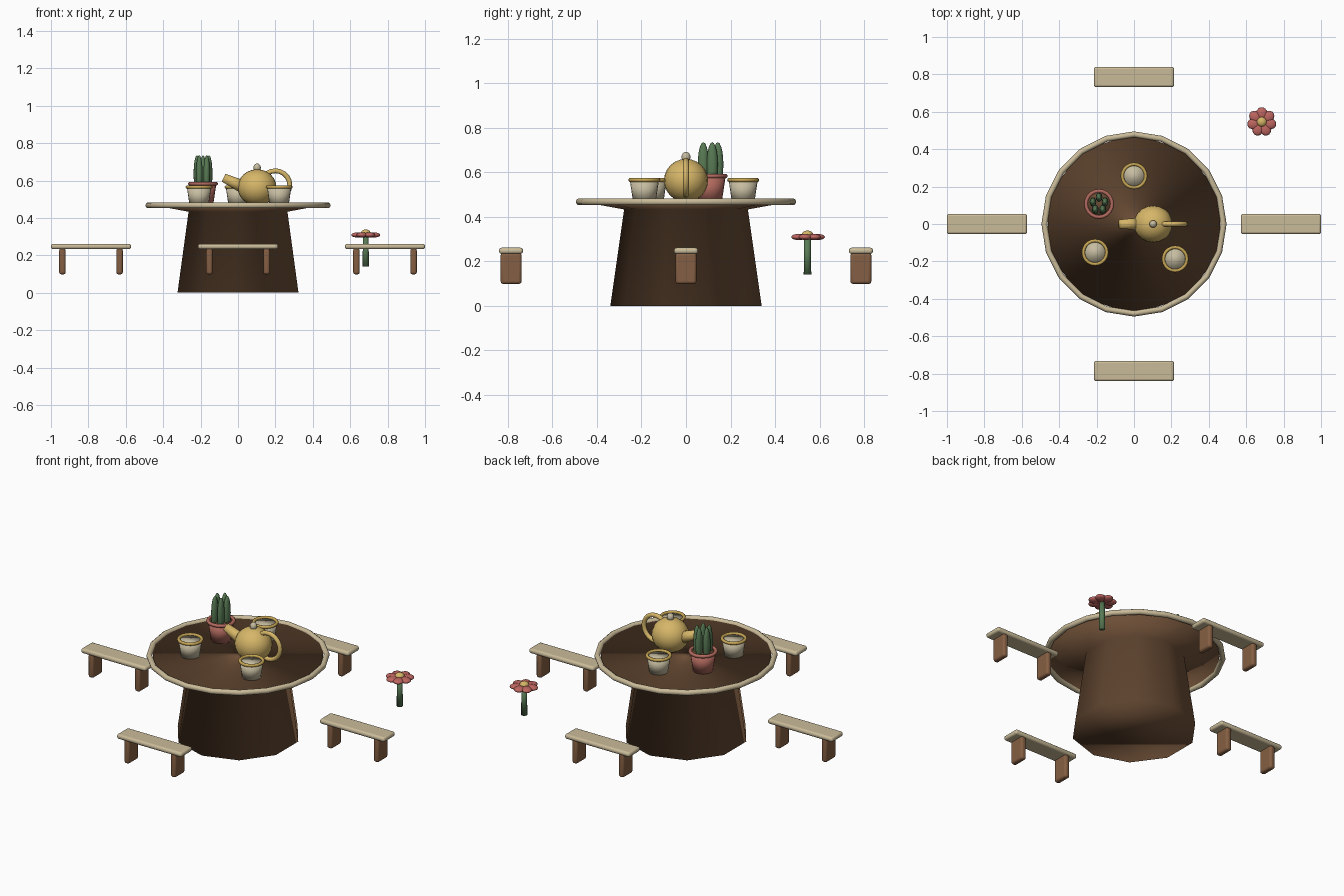
import bpy
import bmesh
from math import pi, cos, sin, radians
from mathutils import Vector

cube = bpy.data.objects.get("Cube")
if cube:
    bpy.data.objects.remove(cube, do_unlink=True)


def material(name, rgb):
    """Flat material from an sRGB colour in 0-255."""
    linear = [((c / 255 + 0.055) / 1.055) ** 2.4 for c in rgb] + [1]
    m = bpy.data.materials.new(name)
    m.use_nodes = True
    m.diffuse_color = linear
    m.node_tree.nodes["Principled BSDF"].inputs["Base Color"].default_value = linear
    return m


DARK_WOOD = material("dark wood", (108, 78, 54))
LEG_WOOD = material("leg wood", (133, 95, 67))
PALE_WOOD = material("pale wood", (202, 187, 153))
CREAM = material("cream", (198, 188, 160))
GOLD = material("gold", (214, 182, 104))
RIM_GOLD = material("rim gold", (198, 165, 84))
TERRACOTTA = material("terracotta", (178, 106, 94))
PETAL = material("petal red", (190, 102, 96))
GREEN = material("plant green", (88, 122, 84))


def finish(name, mat):
    obj = bpy.context.object
    obj.name = obj.data.name = name
    obj.data.materials.append(mat)
    bpy.ops.object.transform_apply(location=False, rotation=True, scale=True)
    bpy.ops.object.shade_smooth()
    return obj


def lathe(name, mat, profile, sides):
    """Closed turned solid from (radius, height) pairs, bottom to top."""
    bm = bmesh.new()
    angles = [pi / 2 + i * 2 * pi / sides for i in range(sides)]
    loops = [[bm.verts.new((r * cos(a), r * sin(a), z)) for a in angles] for r, z in profile]
    for low, high in zip(loops, loops[1:]):
        for i in range(sides):
            j = (i + 1) % sides
            bm.faces.new((low[i], low[j], high[j], high[i]))
    bm.faces.new(reversed(loops[0]))
    bm.faces.new(loops[-1])
    mesh = bpy.data.meshes.new(name)
    bm.to_mesh(mesh)
    bm.free()
    obj = bpy.data.objects.new(name, mesh)
    bpy.context.collection.objects.link(obj)
    mesh.materials.append(mat)
    mesh.shade_smooth()


def cone(name, mat, start, end, r1, r2, sides):
    a, b = Vector(start), Vector(end)
    axis = b - a
    bpy.ops.mesh.primitive_cone_add(
        vertices=sides, radius1=r1, radius2=r2, depth=axis.length,
        location=(a + b) / 2, rotation=axis.to_track_quat("Z", "Y").to_euler())
    return finish(name, mat)


def ball(name, mat, loc, radii, turn=0, segments=20, rings=12):
    bpy.ops.mesh.primitive_uv_sphere_add(
        segments=segments, ring_count=rings, radius=1, location=loc, rotation=(0, 0, turn))
    bpy.context.object.scale = radii
    return finish(name, mat)


def ring(name, mat, loc, major, minor, rotation=(0, 0, 0), sides=20):
    bpy.ops.mesh.primitive_torus_add(
        major_radius=major, minor_radius=minor, major_segments=sides,
        minor_segments=10, location=loc, rotation=rotation)
    return finish(name, mat)


def rounded_box(name, mat, loc, size, bevel):
    bpy.ops.mesh.primitive_cube_add(size=1, location=loc)
    bpy.context.object.scale = size
    obj = finish(name, mat)
    mod = obj.modifiers.new("rounding", "BEVEL")
    mod.width, mod.segments = bevel, 3
    bpy.ops.object.shade_smooth_by_angle(angle=radians(40))


# Table: ten-sided trunk flaring into the top, with a pale rim
lathe("table", DARK_WOOD, [(0.34, 0), (0.278, 0.433), (0.483, 0.47)], 10)
ring("table_rim", PALE_WOOD, (0, 0, 0.467), 0.479, 0.016)

# Four benches around the table, all lying along x
for side, (x, y) in {"left": (1, 0), "back": (0, 1), "right": (-1, 0), "front": (0, -1)}.items():
    centre = Vector((x, y, 0)) * 0.786
    rounded_box(side + "_bench_seat", PALE_WOOD, centre + Vector((0, 0, 0.247)),
                (0.428, 0.108, 0.028), 0.012)
    for i, s in enumerate((-1, 1)):
        rounded_box(f"{side}_bench_leg_{i + 1}", LEG_WOOD,
                    centre + Vector((s * 0.153, 0, 0.168)), (0.034, 0.094, 0.14), 0.012)

# Cups with gold rims
for i, (x, y) in enumerate([(-0.208, -0.152), (0.22, -0.187), (0, 0.257)]):
    cone(f"cup_{i + 1}", CREAM, (x, y, 0.468), (x, y, 0.562), 0.051, 0.065, 20)
    ring(f"cup_rim_{i + 1}", RIM_GOLD, (x, y, 0.565), 0.063, 0.009)

# Teapot
ball("teapot_body", GOLD, (0.102, 0, 0.563), (0.104, 0.099, 0.097))
ball("teapot_knob", CREAM, (0.102, 0, 0.668), (0.02, 0.02, 0.023))
cone("teapot_spout", GOLD, (0.04, 0, 0.56), (-0.077, 0, 0.615), 0.036, 0.023, 16)
ring("teapot_handle", GOLD, (0.2, 0, 0.575), 0.077, 0.013, (pi / 2, 0, 0))

# Potted cactus: five tall stems in soil in a clay pot
px, py = -0.187, 0.107
cone("plant_pot", TERRACOTTA, (px, py, 0.468), (px, py, 0.58), 0.054, 0.071, 20)
ring("plant_pot_rim", TERRACOTTA, (px, py, 0.583), 0.07, 0.01)
cone("plant_soil", DARK_WOOD, (px, py, 0.578), (px, py, 0.585), 0.066, 0.066, 20)
for i in range(5):
    a = pi / 2 + i * 2 * pi / 5
    ball(f"cactus_stem_{i + 1}", GREEN,
         (px + 0.034 * cos(a), py + 0.036 * sin(a), 0.635), (0.018, 0.025, 0.1), 0, 12, 10)

# Flower
fx, fy = 0.683, 0.546
cone("flower_stem", GREEN, (fx, fy, 0.14), (fx, fy, 0.31), 0.017, 0.015, 12)
for i in range(7):
    a = pi / 2 + i * 2 * pi / 7
    ball(f"flower_petal_{i + 1}", PETAL,
         (fx + 0.044 * cos(a), fy + 0.044 * sin(a), 0.309), (0.035, 0.03, 0.014), a, 14, 8)
ball("flower_centre", GOLD, (fx, fy, 0.318), (0.026, 0.026, 0.02))
